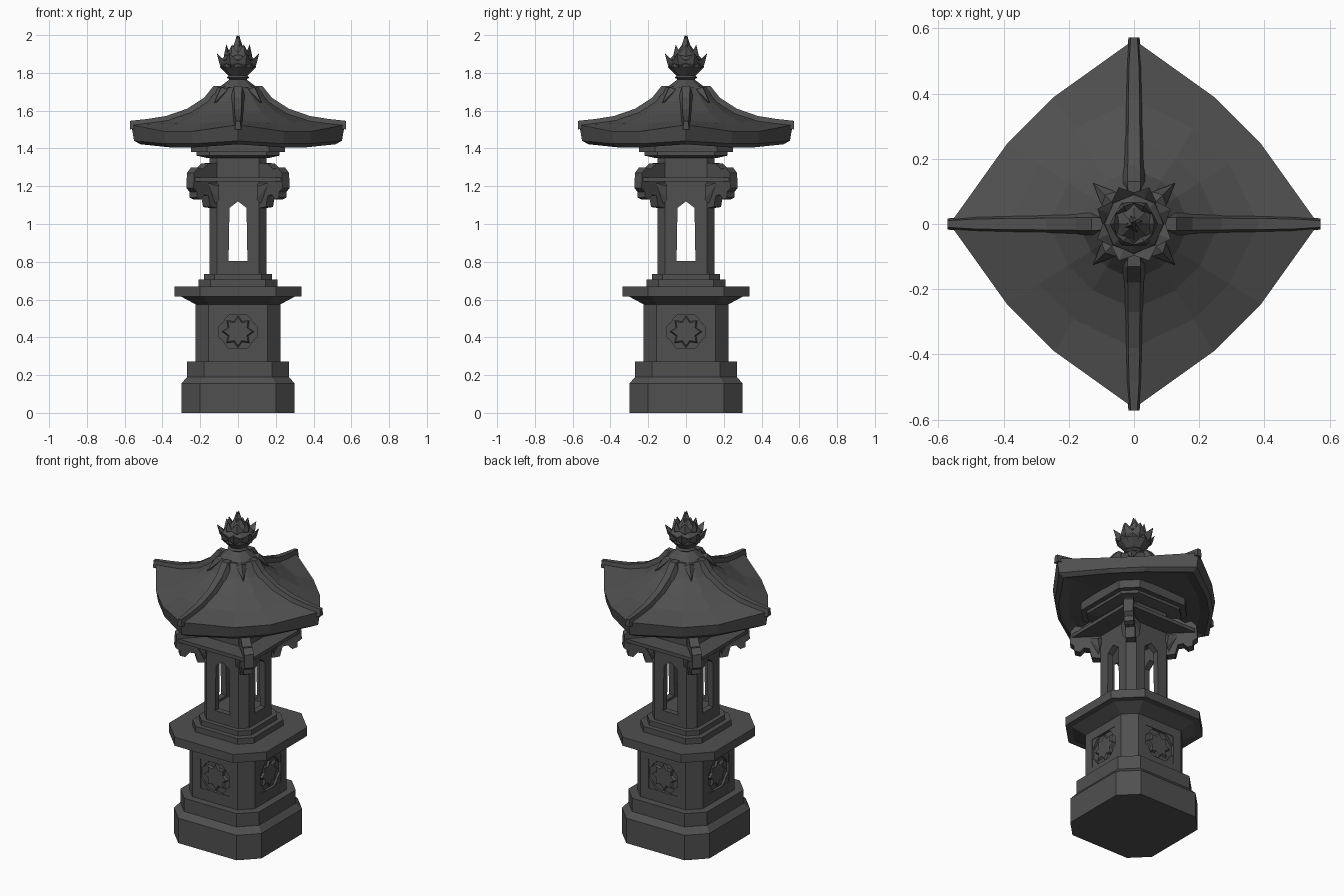
import bpy, bmesh, math
from mathutils import Matrix, Vector

cube = bpy.data.objects.get("Cube")
if cube:
    bpy.data.objects.remove(cube, do_unlink=True)

stone = bpy.data.materials.new("dark_stone")
stone.use_nodes = True
stone.diffuse_color = (0.08, 0.08, 0.08, 1)
stone.node_tree.nodes["Principled BSDF"].inputs["Base Color"].default_value = (0.08, 0.08, 0.08, 1)


def finish(name, bm):
    bmesh.ops.recalc_face_normals(bm, faces=bm.faces)
    mesh = bpy.data.meshes.new(name)
    bm.to_mesh(mesh)
    bm.free()
    mesh.materials.append(stone)
    obj = bpy.data.objects.new(name, mesh)
    bpy.context.collection.objects.link(obj)
    return obj


def add_loft(bm, rings):
    """Join equal-length rings of points and cap both ends."""
    rows = [[bm.verts.new(p) for p in ring] for ring in rings]
    n = len(rows[0])
    for low, high in zip(rows, rows[1:]):
        for i in range(n):
            j = (i + 1) % n
            bm.faces.new((low[i], low[j], high[j], high[i]))
    bm.faces.new(rows[0][::-1])
    bm.faces.new(rows[-1])


def loft(name, rings):
    bm = bmesh.new()
    add_loft(bm, rings)
    return finish(name, bm)


def add_hull(bm, points):
    verts = [bm.verts.new(p) for p in points]
    res = bmesh.ops.convex_hull(bm, input=verts)
    junk = set(res["geom_interior"]) | set(res["geom_unused"])
    bmesh.ops.delete(bm, geom=[v for v in junk if isinstance(v, bmesh.types.BMVert)], context="VERTS")


def octagon(half, flat, z):
    h, f = half, flat
    return [(h, -f, z), (h, f, z), (f, h, z), (-f, h, z), (-h, f, z), (-h, -f, z), (-f, -h, z), (f, -h, z)]


def tiers(name, levels):
    return loft(name, [octagon(*level) for level in levels])


def turned(points, degrees):
    m = Matrix.Rotation(math.radians(degrees), 4, "Z")
    return [m @ Vector(p) for p in points]


def cut(obj, cutter):
    mod = obj.modifiers.new("cut", "BOOLEAN")
    mod.object, mod.solver = cutter, "EXACT"
    bpy.context.view_layer.update()
    deps = bpy.context.evaluated_depsgraph_get()
    mesh = bpy.data.meshes.new_from_object(obj.evaluated_get(deps))
    obj.modifiers.clear()
    obj.data = mesh
    bpy.data.objects.remove(cutter, do_unlink=True)


# Plinth and pedestal
tiers("plinth", [(.30, .2, 0), (.30, .2, .155), (.27, .18, .19), (.27, .18, .272)])
pedestal = tiers("pedestal", [(.225, .155, .26), (.225, .155, .585)])
tiers("table_slab", [(.225, .155, .575), (.30, .185, .615), (.335, .2, .617), (.335, .2, .67)])
tiers("lower_step", [(.21, .145, .66), (.21, .145, .705)])
tiers("upper_step", [(.18, .125, .7), (.18, .125, .735)])

# Carved panels on the four broad pedestal faces
for k in range(4):
    box = [[(x, y, z) for x, z in ((-.1, .34), (.1, .34), (.1, .52), (-.1, .52))] for y in (-.3, -.208)]
    cut(pedestal, loft("panel_cutter", [turned(r, 90 * k) for r in box]))

bm = bmesh.new()
for k in range(4):
    star = []
    for y, size in ((-.205, 1), (-.22, .85)):
        ring = []
        for i in range(16):
            a, r = math.pi * i / 8, size * (.088 if i % 2 == 0 else .06)
            ring.append((r * math.cos(a), y, .43 + r * math.sin(a)))
        star.append(turned(ring, 90 * k))
    add_loft(bm, star)
    for sx in (-1, 1):
        for sz in (-1, 1):
            corner = ((.1, .09), (.045, .09), (.065, .07), (.08, .045), (.1, .03))
            add_loft(bm, [turned([(sx * x, y, .43 + sz * z) for x, z in corner], 90 * k)
                          for y in (-.2, -.222)])
finish("carved_flowers", bm)

# Hollow lantern chamber with four pointed windows
chamber = tiers("lantern_chamber", [(.152, .11, .73), (.152, .11, 1.375)])
cut(chamber, tiers("hollow_cutter", [(.115, .085, .79), (.115, .085, 1.2)]))
window = ((-.05, .805), (.05, .805), (.045, 1.085), (0, 1.12), (-.045, 1.085))
for turn in (0, 90):
    cut(chamber, loft("window_cutter", [turned([(x, y, z) for x, z in window], turn) for y in (-.4, .4)]))

# Bracket shelf and scroll brackets on the four diagonals
tiers("bracket_shelf", [(.265, .235, 1.225), (.265, .235, 1.247)])
scroll = ((.165, 1.10), (.19, 1.085), (.235, 1.09), (.25, 1.15), (.28, 1.155), (.305, 1.13), (.335, 1.14),
          (.335, 1.17), (.36, 1.19), (.355, 1.27), (.325, 1.30), (.29, 1.29), (.25, 1.32), (.165, 1.325))
bm = bmesh.new()
for k in range(4):
    add_loft(bm, [turned([(r, y, z) for r, z in scroll], 45 + 90 * k) for y in (-.027, .027)])
    for side in (-1, 1):
        leaf = [(.17, side * .02, 1.22), (.26, side * .02, 1.22), (.2, side * .02, 1.10),
                (.2, side * .055, 1.20), (.19, side * .05, 1.13)]
        add_hull(bm, turned(leaf, 45 + 90 * k))
finish("scroll_brackets", bm)

# Cornice under the roof
tiers("cornice_lower", [(.165, .115, 1.35), (.22, .15, 1.362), (.22, .15, 1.385)])
tiers("cornice_upper", [(.25, .165, 1.38), (.25, .165, 1.45)])


# Curved roof with its corners on the axes
def roof_ring(corner, corner_z, side, side_z):
    quarter = [(corner, 0, corner_z), (.39 * side, .245 * side, side_z), (.245 * side, .39 * side, side_z)]
    return [p for k in range(4) for p in turned(quarter, 90 * k)]


loft("roof", [roof_ring(*r) for r in (
    (.22, 1.435, .40, 1.435), (.45, 1.435, .82, 1.425), (.515, 1.422, .93, 1.406), (.55, 1.44, .975, 1.425),
    (.565, 1.525, 1, 1.49), (.38, 1.55, .75, 1.535), (.26, 1.59, .52, 1.59),
    (.17, 1.65, .34, 1.65), (.12, 1.725, .22, 1.72))])

# Hip ridges
bm = bmesh.new()
path = ((.09, 1.73, .03), (.13, 1.73, .034), (.18, 1.668, .032), (.27, 1.61, .03),
        (.38, 1.572, .028), (.48, 1.556, .026), (.572, 1.546, .017))
for k in range(4):
    add_loft(bm, [turned([(r, -w, z - .045), (r, w, z - .045), (r, w * .6, z), (r, -w * .6, z)], 90 * k)
                  for r, z, w in path])
finish("hip_ridges", bm)

# Leaves hanging from the roof crown
bm = bmesh.new()
for k in range(4):
    add_hull(bm, turned([(.07, 0, 1.73), (.11, -.03, 1.71), (.11, .03, 1.71), (.125, 0, 1.725),
                         (.11, 0, 1.66), (.178, 0, 1.64)], 45 + 90 * k))
finish("crown_leaves", bm)


# Lotus bud finial
def circle(r, z):
    return [(r * math.cos(math.pi * i / 4), r * math.sin(math.pi * i / 4), z) for i in range(8)]


loft("finial_neck", [circle(*c) for c in ((.11, 1.715), (.085, 1.735), (.045, 1.765), (.06, 1.775), (.045, 1.79))])
loft("bud_core", [circle(*c) for c in ((.045, 1.78), (.095, 1.83), (.09, 1.87), (.05, 1.91), (.02, 1.95))])
bm = bmesh.new()
# count, start angle, base radius/height, belly radius/height, half width, tip radius/height
for n, start, rb, zb, rm, zm, w, rt, zt in ((8, 22.5, .045, 1.785, .105, 1.845, .042, .122, 1.905),
                                           (6, 0, .05, 1.84, .075, 1.89, .036, .062, 1.95),
                                           (4, 20, .01, 1.89, .03, 1.93, .022, .006, 2.0)):
    for i in range(n):
        add_hull(bm, turned([(rb, 0, zb), (rm, 0, zm), (rm - .02, -w, zm + .01), (rm - .02, w, zm + .01),
                             (rm - .035, 0, zm + .01), (rt, 0, zt)], start + 360 * i / n))
finish("lotus_petals", bm)
